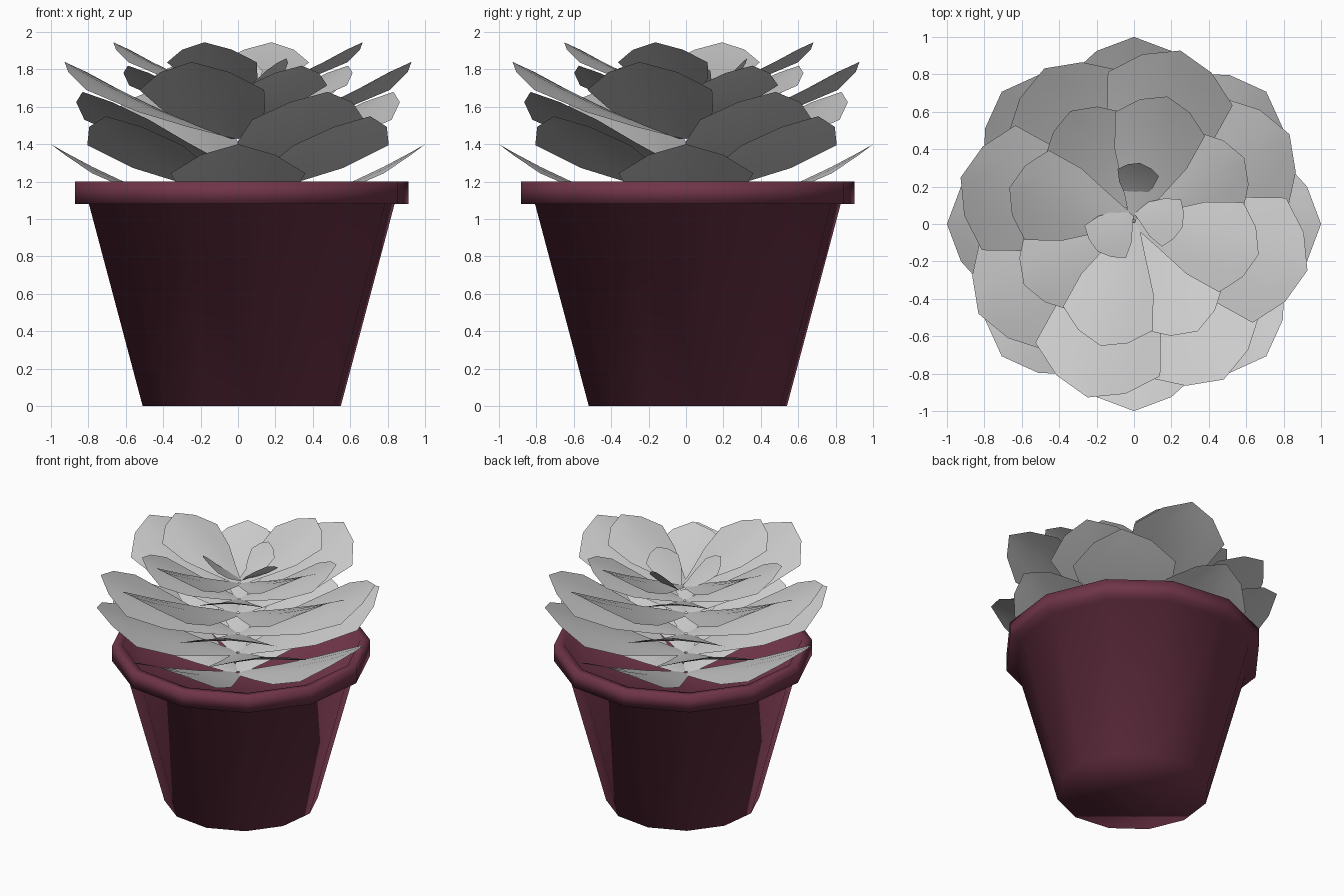
import bpy, bmesh
from math import cos, sin, radians, pi

if "Cube" in bpy.data.objects:
    bpy.data.objects.remove(bpy.data.objects["Cube"])

# ---------- materials ----------
pot_mat = bpy.data.materials.new("burgundy_glaze")
pot_mat.diffuse_color = (0.16, 0.035, 0.065, 1)
pot_mat.use_nodes = True
pot_mat.node_tree.nodes["Principled BSDF"].inputs["Base Color"].default_value = pot_mat.diffuse_color


def finish(bm, name, mat=None, angle=35):
    bmesh.ops.remove_doubles(bm, verts=bm.verts[:], dist=1e-5)
    mesh = bpy.data.meshes.new(name)
    bm.to_mesh(mesh)
    bm.free()
    ob = bpy.data.objects.new(name, mesh)
    bpy.context.collection.objects.link(ob)
    if mat:
        mesh.materials.append(mat)
    bpy.ops.object.select_all(action='DESELECT')
    ob.select_set(True)
    bpy.context.view_layer.objects.active = ob
    bpy.ops.object.shade_smooth_by_angle(angle=radians(angle))
    return ob


# ---------- pot: twelve-sided lathe of a wall, rim and inside ----------
def build_pot():
    profile = [(0.535, 0), (0.825, 1.08), (0.90, 1.08), (0.90, 1.20),
               (0.83, 1.20), (0.76, 0.93)]
    n = 12
    bm = bmesh.new()
    rings = []
    for r, z in profile:
        rings.append([bm.verts.new((0.02 + r * cos(radians(8) + 2 * pi * i / n),
                                    0.01 + r * sin(radians(8) + 2 * pi * i / n), z))
                      for i in range(n)])
    for a, b in zip(rings, rings[1:]):
        for i in range(n):
            j = (i + 1) % n
            bm.faces.new((a[i], a[j], b[j], b[i]))
    bm.faces.new(rings[0][::-1])   # base
    bm.faces.new(rings[-1])        # inner floor
    finish(bm, "pot", pot_mat, 180)


# ---------- leaf: single curved sheet, outline given as (distance, half width) ----------
OUTLINE = [(0.01, 0.04), (0.25, 0.16), (0.5, 0.29), (0.78, 0.36), (0.925, 0.2)]


def add_leaf(bm, azimuth, length, tip_z, origin=(0, 0), steep=1.0, cup=-0.035, wide=1.0):
    a = radians(azimuth)
    rise = 0.43 * steep * length

    def point(u, v):
        z = tip_z - rise + steep * length * (0.28 * u + 0.15 * u * u)
        z += cup * length * (abs(v) / 0.36) ** 1.5
        v *= wide
        return bm.verts.new((origin[0] + length * (u * cos(a) - v * sin(a)),
                             origin[1] + length * (u * sin(a) + v * cos(a)), z))

    rows = [[point(u, w * k) for k in (-1, -0.5, 0, 0.5, 1)] for u, w in OUTLINE]
    for p, q in zip(rows, rows[1:]):
        for i in range(4):
            bm.faces.new((p[i], q[i], q[i + 1], p[i + 1]))
    tip = point(1, 0)
    for i in range(4):
        bm.faces.new((rows[-1][i], tip, rows[-1][i + 1]))


# whorls of four: start angle, length, tip height
WHORLS = [("lowest_leaves", 0, 1.0, 1.40), ("low_leaves", 45, 1.0, 1.55),
          ("middle_leaves", 30, 0.96, 1.68), ("upper_leaves", 75, 0.96, 1.84),
          ("inner_leaves", 30, 0.68, 1.82), ("top_leaves", 75, 0.69, 1.945)]

build_pot()
for name, start, length, tip_z in WHORLS:
    bm = bmesh.new()
    for k in range(4):
        add_leaf(bm, start + 90 * k, length, tip_z,
                 (0, 0.015 if length < 0.8 else 0))
    finish(bm, name, angle=60)

# three small heart leaves
bm = bmesh.new()
for az, length, steep in ((80, 0.24, 2.2), (-22, 0.29, 1.7), (232, 0.30, 1.7)):
    add_leaf(bm, az, length, 1.86, (-0.01, 0.09), steep, -0.03, 1.3)
finish(bm, "heart_leaves", angle=60)
